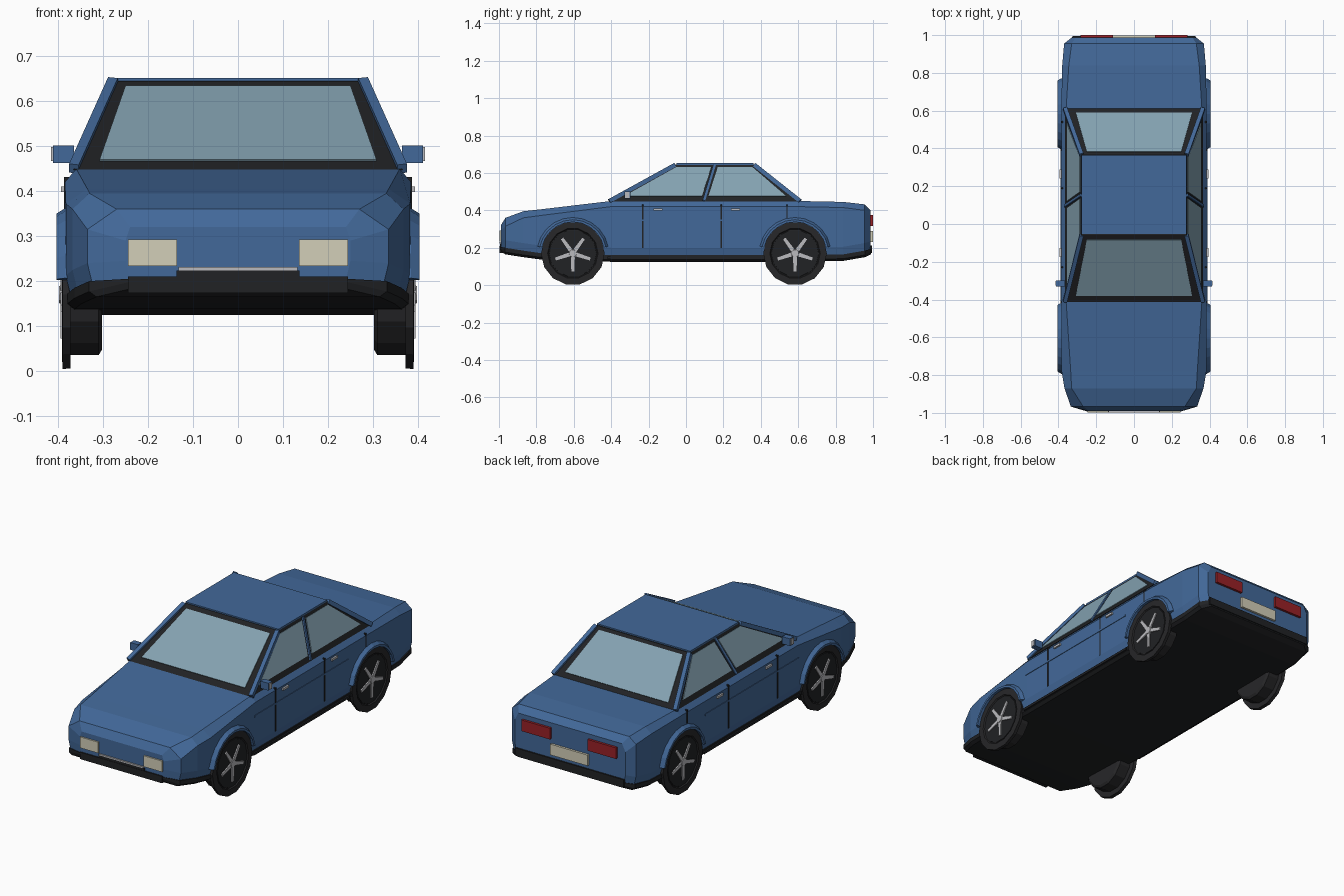
import bpy, bmesh, math
from mathutils import Vector, Matrix

if "Cube" in bpy.data.objects:
    bpy.data.objects.remove(bpy.data.objects["Cube"])


def mat(name, r, g, b):
    m = bpy.data.materials.new(name)
    m.diffuse_color = (r, g, b, 1)
    m.use_nodes = True
    m.node_tree.nodes["Principled BSDF"].inputs["Base Color"].default_value = m.diffuse_color
    return m


BLUE = mat("paint", 0.055, 0.14, 0.32)
BLACK = mat("trim", 0.015, 0.016, 0.018)
TYRE = mat("rubber", 0.02, 0.02, 0.022)
GLASS = mat("glass", 0.23, 0.36, 0.44)
SILVER = mat("metal", 0.5, 0.5, 0.52)
LAMP = mat("headlight", 0.65, 0.62, 0.48)
RED = mat("taillight", 0.32, 0.015, 0.02)


def mesh(name, verts, faces, m):
    bm = bmesh.new()
    vs = [bm.verts.new(v) for v in verts]
    for f in faces:
        bm.faces.new([vs[i] for i in f])
    bmesh.ops.recalc_face_normals(bm, faces=bm.faces[:])
    me = bpy.data.meshes.new(name)
    bm.to_mesh(me)
    bm.free()
    me.materials.append(m)
    ob = bpy.data.objects.new(name, me)
    bpy.context.collection.objects.link(ob)
    return ob


def loft(name, rings, m):
    n = len(rings[0])
    faces = [list(range(n)), [(len(rings) - 1) * n + i for i in range(n)]]
    for k in range(len(rings) - 1):
        for i in range(n):
            j = (i + 1) % n
            faces.append([k * n + i, k * n + j, k * n + n + j, k * n + n + i])
    return mesh(name, [v for r in rings for v in r], faces, m)


def slab(name, pts, t, m):
    """Flat polygon thickened by t both ways along its normal."""
    p = [Vector(v) for v in pts]
    n = (p[1] - p[0]).cross(p[2] - p[0]).normalized() * t
    return loft(name, [[v - n for v in p], [v + n for v in p]], m)


def box(name, x0, x1, y0, y1, z0, z1, m):
    return loft(name, [[(x0, y, z0), (x1, y, z0), (x1, y, z1), (x0, y, z1)] for y in (y0, y1)], m)


def beam(name, p, q, w, m):
    """Square bar between two points."""
    p, q = Vector(p), Vector(q)
    d = (q - p).normalized()
    a = d.cross(Vector((1, 0, 0))).normalized() * w
    b = d.cross(a).normalized() * w
    return loft(name, [[c + a + b, c + a - b, c - a - b, c - a + b] for c in (p, q)], m)


def disc(name, s, rings, yc, zc, n, m):
    """Stepped wheel part: rings of (x, radius)."""
    return loft(name, [[(s * x, yc + r * math.cos(2 * math.pi * (i + .5) / n - math.pi / 2),
                         zc + r * math.sin(2 * math.pi * (i + .5) / n - math.pi / 2))
                        for i in range(n)] for x, r in rings], m)


# Body stations: y, bottom, trim top, shoulder, deck, side half-width, deck half-width
stations = [(-.99, .185, .205, .29, .32, .25, .24), (-.965, .165, .2, .315, .36, .335, .27),
            (-.87, .15, .185, .36, .395, .368, .33), (-.78, .138, .172, .372, .405, .383, .335),
            (-.4, .125, .16, .42, .45, .385, .36), (.6, .125, .16, .42, .45, .385, .36),
            (.84, .13, .165, .415, .445, .38, .345), (.955, .15, .185, .4, .432, .37, .33),
            (.987, .165, .195, .36, .4, .33, .31)]
body, skirt = [], []
for y, zb, zm, zs, zt, xs, xt in stations:
    half = [(xs - .012, zm - .01), (xs, zm + .04), (xs, zs), (xt, zt)]
    body.append([(x, y, z) for x, z in half] + [(-x, y, z) for x, z in reversed(half)])
    half = [(xs - .02, zb), (xs - .004, zb + .012), (xs - .004, zm)]
    skirt.append([(x, y * 1.003, z) for x, z in half] + [(-x, y * 1.003, z) for x, z in reversed(half)])
loft("body", body, BLUE)
loft("underbody", skirt, BLACK)

# Cabin: dark core with glass and painted pillars laid on its sloping sides
ZB, ZT = .447, .645


def xa(z): return .365 - (z - .45) * .45
def yf(z): return -.41 + (z - .45) * 1.8
def yr(z): return .61 - (z - .45) * 1.25


loft("cabin_frame", [[(-xa(z), yf(z), z), (xa(z), yf(z), z), (xa(z), yr(z), z), (-xa(z), yr(z), z)]
                     for z in (ZB, ZT)], BLACK)
box("roof", -.278, .278, -.052, .362, .636, .652, BLUE)
for name, fy in (("windshield", yf), ("rear_window", yr)):
    slab(name, [(-.308, fy(.467), .467), (.308, fy(.467), .467),
                (.25, fy(.632), .632), (-.25, fy(.632), .632)], .004, GLASS)

for s in (-1, 1):
    def side(y, z): return (s * xa(z), y, z)
    slab("front_side_window", [side(-.33, .475), side(.085, .475), side(.135, .63), side(-.052, .63)], .004, GLASS)
    slab("rear_side_window", [side(.12, .475), side(.535, .475), side(.355, .63), side(.17, .63)], .004, GLASS)
    beam("door_pillar", side(.095, .45), side(.153, .643), .007, BLUE)
    beam("front_pillar", side(yf(.45), .45), side(yf(.645), .643), .011, BLUE)
    beam("rear_pillar", side(yr(.45), .45), side(yr(.645), .643), .011, BLUE)

    # Mirrors, handles, door gaps and side moulding
    box("mirror", s * .365, s * .412, -.33, -.298, .463, .502, BLUE)
    box("mirror_cap", s * .412, s * .416, -.325, -.303, .467, .498, SILVER)
    for y in (-.15, .265):
        box("door_handle", s * .38, s * .394, y - .024, y + .024, .398, .41, SILVER)
    for y, z0 in ((-.23, .2), (.188, .2), (.54, .36)):
        box("door_gap", s * .37, s * .387, y - .004, y + .004, z0, .432, BLACK)
    box("side_moulding", s * .38, s * .388, -.41, .39, .343, .352, BLUE)
    box("sill", s * .36, s * .389, -.42, .4, .14, .152, BLACK)

    # Lights
    box("headlight", s * .136, s * .245, -.998, -.96, .234, .293, LAMP)
    box("taillight", s * .112, s * .282, .97, 1.0, .315, .375, RED)

    # Wheels and arches
    for yc in (-.605, .583):
        zc = .17
        disc("tyre", s, [(.302, .125), (.31, .138), (.372, .138), (.372, .168), (.39, .17),
                         (.392, .135), (.386, .13)], yc, zc, 14, TYRE)
        disc("rim", s, [(.38, .128), (.389, .126)], yc, zc, 14, BLACK)
        disc("hub", s, [(.385, .024), (.398, .02)], yc, zc, 10, SILVER)
        for k in range(5):
            a = math.radians(90 + 72 * k + 36)
            d, t = Vector((0, math.cos(a), math.sin(a))), Vector((0, -math.sin(a), math.cos(a)))
            c = Vector((s * .391, yc, zc))
            slab("spoke", [c + d * .01 + t * .011, c + d * .098 + t * .008,
                           c + d * .098 - t * .008, c + d * .01 - t * .011], .004, SILVER)
        arch = []
        for i in range(11):
            a = math.radians(11 + 158 * i / 10)
            arch.append([(s * x, yc + r * math.cos(a), zc + r * math.sin(a))
                         for x, r in ((.36, .168), (.404, .168), (.404, .18), (.385, .192), (.36, .192))])
        loft("wheel_arch", arch, BLUE)

# Nose and tail trim
box("front_intake", -.245, .245, -.997, -.95, .173, .21, BLACK)
box("grille", -.137, .137, -.995, -.96, .21, .224, BLACK)
box("grille_strip", -.132, .132, -.998, -.96, .224, .231, SILVER)
box("rear_bumper", -.325, .325, .96, .995, .172, .212, BLACK)
box("number_plate", -.112, .112, .97, .999, .232, .29, LAMP)
